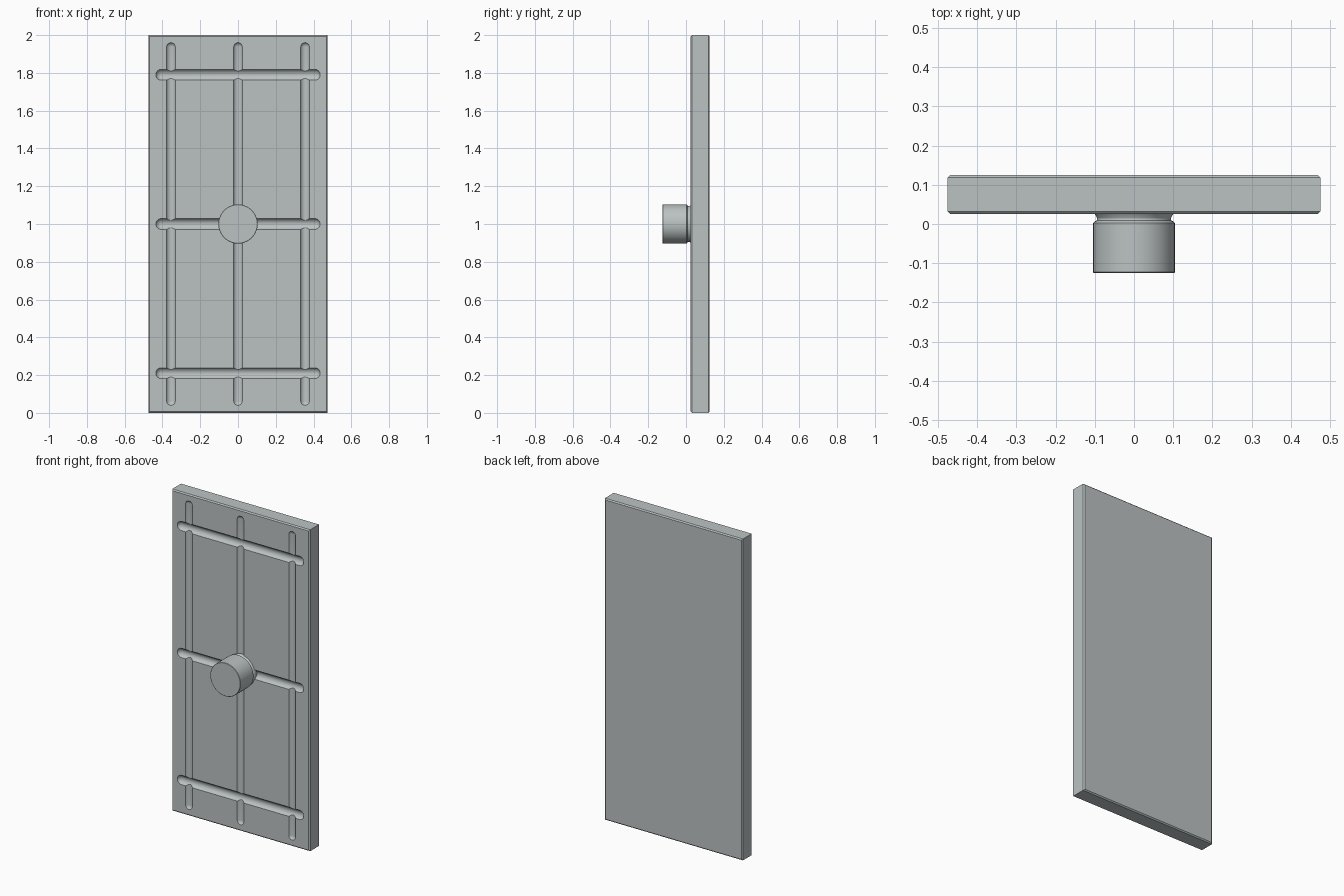
import bpy, bmesh
from math import radians
from mathutils import Matrix

cube = bpy.data.objects.get("Cube")
if cube:
    bpy.data.objects.remove(cube, do_unlink=True)

grey = bpy.data.materials.new("pale_grey")
grey.use_nodes = True
grey.diffuse_color = (0.5, 0.54, 0.54, 1)
grey.node_tree.nodes["Principled BSDF"].inputs["Base Color"].default_value = grey.diffuse_color

FRONT, BACK = 0.025, 0.125
HALF_WIDTH, HEIGHT = 0.475, 2.0


def make_object(name, bm):
    bmesh.ops.recalc_face_normals(bm, faces=bm.faces[:])
    mesh = bpy.data.meshes.new(name)
    bm.to_mesh(mesh)
    bm.free()
    obj = bpy.data.objects.new(name, mesh)
    mesh.materials.append(grey)
    bpy.context.collection.objects.link(obj)
    return obj


def select_only(obj):
    bpy.ops.object.select_all(action='DESELECT')
    obj.select_set(True)
    bpy.context.view_layer.objects.active = obj


def capsule(name, centre, half_length, half_width, depth, horizontal):
    """Round-ended rod that sinks the given depth into the front face."""
    radius = (half_width ** 2 + depth ** 2) / (2 * depth)
    stretch = half_length - half_width
    bm = bmesh.new()
    bmesh.ops.create_uvsphere(bm, u_segments=40, v_segments=25, radius=radius)
    for v in bm.verts:
        v.co.z += stretch if v.co.z > 0 else -stretch
    if horizontal:
        bm.transform(Matrix.Rotation(radians(90), 4, 'Y'))
    x, z = centre
    bm.transform(Matrix.Translation((x, FRONT + depth - radius, z)))
    return make_object(name, bm)


# Slab with a fine chamfer around its front and back faces
bm = bmesh.new()
bmesh.ops.create_cube(bm, size=1)
bm.transform(Matrix.Translation((0, (FRONT + BACK) / 2, HEIGHT / 2))
             @ Matrix.Diagonal((2 * HALF_WIDTH, BACK - FRONT, HEIGHT, 1)))
rims = [e for e in bm.edges if abs(e.verts[0].co.y - e.verts[1].co.y) < 0.001]
bmesh.ops.bevel(bm, geom=rims, offset=0.007, segments=1, affect='EDGES')
slab = make_object("door_panel", bm)

# Grid of shallow round-ended grooves on the front
cutters = [capsule("groove_cutter", (x, 1), 0.96, 0.023, 0.013, False)
           for x in (-0.355, 0, 0.355)]
cutters += [capsule("groove_cutter", (0, z), 0.435, 0.029, 0.02, True)
            for z in (0.21, 1, 1.79)]
select_only(slab)
for cutter in cutters:
    cutter.hide_render = True
    mod = slab.modifiers.new("groove", 'BOOLEAN')
    mod.operation = 'DIFFERENCE'
    mod.solver = 'EXACT'
    mod.object = cutter
    bpy.ops.object.modifier_apply(modifier=mod.name)
    bpy.data.objects.remove(cutter, do_unlink=True)
bpy.ops.object.shade_smooth_by_angle(angle=radians(25))

# Turned knob with a narrow neck that flares into the slab
profile = [(0, -0.125), (0.102, -0.125), (0.104, -0.123), (0.104, 0.003),
           (0.101, 0.006), (0.095, 0.009), (0.094, 0.014), (0.096, 0.019),
           (0.1, 0.025), (0.1, 0.05), (0, 0.05)]
bm = bmesh.new()
points = [bm.verts.new((r, y, 1)) for r, y in profile]
edges = [bm.edges.new(pair) for pair in zip(points, points[1:])]
for v in points:
    v.co.z = 0
bmesh.ops.spin(bm, geom=points + edges, cent=(0, 0, 0), axis=(0, 1, 0),
               angle=radians(360), steps=64)
bmesh.ops.remove_doubles(bm, verts=bm.verts[:], dist=0.0001)
bm.transform(Matrix.Translation((0, 0, 1)))
knob = make_object("knob", bm)
select_only(knob)
bpy.ops.object.shade_smooth_by_angle(angle=radians(30))
